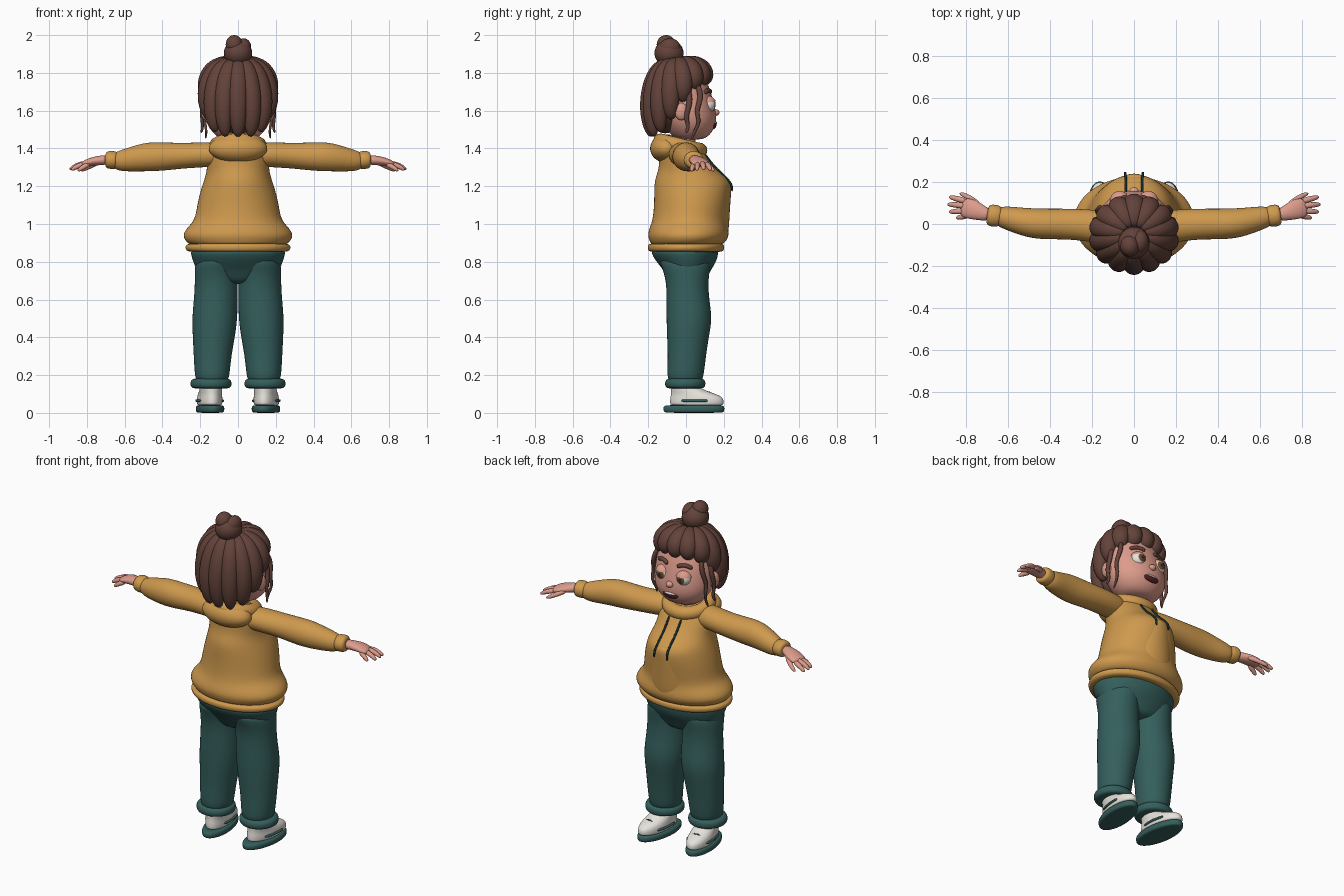
import bpy, bmesh, math
from mathutils import Vector, Matrix

if "Cube" in bpy.data.objects:
    bpy.data.objects.remove(bpy.data.objects["Cube"], do_unlink=True)


def material(name, r, g, b):
    m = bpy.data.materials.new(name)
    m.use_nodes = True
    m.diffuse_color = (r, g, b, 1)
    m.node_tree.nodes["Principled BSDF"].inputs["Base Color"].default_value = (r, g, b, 1)
    return m


MUSTARD = material("mustard", .62, .32, .075)
SKIN = material("skin", .72, .33, .26)
HAIR = material("brown hair", .125, .055, .042)
TEAL = material("teal", .035, .115, .108)
WHITE = material("off white", .8, .77, .72)
DARK = material("dark green", .008, .025, .025)
IRIS = material("brown eye", .16, .07, .03)
MOUTH = material("dark red", .09, .012, .012)


def finish(name, bm, mats, mirror=False, subsurf=0):
    bmesh.ops.recalc_face_normals(bm, faces=bm.faces)
    me = bpy.data.meshes.new(name)
    bm.to_mesh(me)
    bm.free()
    me.shade_smooth()
    for m in mats:
        me.materials.append(m)
    ob = bpy.data.objects.new(name, me)
    bpy.context.collection.objects.link(ob)
    if mirror:
        ob.modifiers.new("mirror", "MIRROR").use_mirror_merge = False
    if subsurf:
        s = ob.modifiers.new("smooth", "SUBSURF")
        s.levels = s.render_levels = subsurf
    return ob


def sweep(name, pts, mat, ref=None, sides=12, mirror=False, xf=None):
    """Loft ellipses (x, y, z, width, depth); level rings unless ref gives the depth direction."""
    bm = bmesh.new()
    swell = 6 / (4 + 2 * math.cos(math.tau / sides))
    rings = []
    for i, (x, y, z, a, b) in enumerate(pts):
        u, v = Vector((1, 0, 0)), Vector((0, 1, 0))
        if ref:
            p, q = pts[max(i - 1, 0)], pts[min(i + 1, len(pts) - 1)]
            t = (Vector(q[:3]) - Vector(p[:3])).normalized()
            u = Vector(ref).cross(t).normalized()
            v = t.cross(u)
        ring = []
        for k in range(sides):
            w = math.tau * k / sides
            ring.append(bm.verts.new(Vector((x, y, z)) + swell * (u * a * math.cos(w) + v * b * math.sin(w))))
        rings.append(ring)
    for r, s in zip(rings, rings[1:]):
        for k in range(sides):
            n = (k + 1) % sides
            bm.faces.new((r[k], r[n], s[n], s[k]))
    bm.faces.new(rings[0])
    bm.faces.new(rings[-1])
    if xf:
        bm.transform(xf)
    return finish(name, bm, [mat], mirror, 2)


def tube(name, path, r, mat, ref, **kw):
    return sweep(name, [(*p, r, r) for p in path], mat, ref, sides=8, **kw)


def blob(name, centre, radii, mat, mirror=False):
    bm = bmesh.new()
    bmesh.ops.create_uvsphere(bm, u_segments=28, v_segments=18, radius=1)
    bm.transform(Matrix.Translation(centre) @ Matrix.Diagonal((*radii, 1)))
    return finish(name, bm, [mat], mirror)


def front_y(ob, x, z):
    """Depth of an object's face-side surface."""
    bpy.context.view_layer.update()
    ev = ob.evaluated_get(bpy.context.evaluated_depsgraph_get())
    hit, loc, _, _ = ev.ray_cast(Vector((x, 1, z)), Vector((0, -1, 0)))
    return loc.y if hit else .1


def level(rows):
    """Centred level rings from (z, centre y, half width, half depth)."""
    return [(0, cy, z, rx, ry) for z, cy, rx, ry in rows]


# Sweater
torso = sweep("sweater_body", level([
    (.88, 0, .24, .18), (.905, .01, .275, .2), (.94, .012, .294, .216), (.98, .015, .27, .207),
    (1.02, .02, .227, .196), (1.1, .03, .216, .198), (1.18, .035, .197, .203), (1.235, .035, .178, .2),
    (1.285, .01, .163, .155), (1.34, -.01, .165, .13), (1.4, -.03, .15, .115), (1.44, -.04, .1, .09)]),
    MUSTARD, sides=20)
sweep("sweater_hem", level([(.85, 0, .24, .175), (.856, 0, .272, .198), (.875, 0, .28, .203),
                            (.892, 0, .274, .2), (.9, 0, .24, .18)]), MUSTARD, sides=20)
sweep("front_pocket", level([(.91, .1, .11, .09), (.925, .1, .15, .125), (1.05, .1, .15, .13),
                             (1.18, .1, .13, .14), (1.225, .1, .115, .142), (1.245, .1, .08, .11)]),
      MUSTARD, sides=16)
sweep("sleeves", [(.06, -.03, 1.37, .06, .06), (.15, -.015, 1.368, .08, .066), (.28, 0, 1.362, .073, .066),
                  (.4, 0, 1.357, .073, .075), (.48, .002, 1.356, .072, .077), (.56, .018, 1.343, .062, .065),
                  (.63, .035, 1.333, .052, .054), (.665, .04, 1.334, .035, .035)],
      MUSTARD, (0, 0, 1), mirror=True)
sweep("sleeve_cuffs", [(.635, .035, 1.337, .03, .03), (.64, .036, 1.337, .05, .046), (.67, .04, 1.339, .053, .048),
                       (.695, .043, 1.34, .05, .045), (.702, .044, 1.34, .03, .03)],
      MUSTARD, (0, 0, 1), mirror=True)

# Hood and drawstrings
blob("hood", (0, -.105, 1.4), (.155, .085, .075), MUSTARD)
bm = bmesh.new()
loops = []
for i in range(24):
    a = math.tau * i / 24
    mid = Vector((.115 * math.cos(a), -.03 + .105 * math.sin(a), 1.415 - .025 * math.sin(a)))
    out = Vector((math.cos(a), math.sin(a), 0))
    loops.append([bm.verts.new(mid + .042 * (out * math.cos(w) + Vector((0, 0, math.sin(w)))))
                  for w in (math.tau * k / 10 for k in range(10))])
for i in range(24):
    for k in range(10):
        n, m = (i + 1) % 24, (k + 1) % 10
        bm.faces.new((loops[i][k], loops[n][k], loops[n][m], loops[i][m]))
finish("hood_collar", bm, [MUSTARD], subsurf=1)
path = [(.04, front_y(torso, .04, z) + .003, z) for z in (1.37, 1.33, 1.29, 1.26, 1.235)]
tube("drawstrings", path + [(.042, .243, 1.21), (.043, .244, 1.17)], .006, DARK, (1, 0, 0), mirror=True)

# Hands
sweep("palms", [(.69, .042, 1.34, .03, .026), (.72, .05, 1.338, .034, .025), (.76, .066, 1.333, .046, .024),
                (.8, .077, 1.322, .048, .02), (.825, .082, 1.315, .038, .013)], SKIN, (0, 0, 1), mirror=True)
fingers = {"thumbs": ((.735, .085, 1.33), (.785, .128, 1.305), (.835, .148, 1.28)),
           "index_fingers": ((.8, .108, 1.32), (.85, .122, 1.306), (.885, .13, 1.285)),
           "middle_fingers": ((.8, .085, 1.324), (.855, .092, 1.312), (.893, .094, 1.287)),
           "ring_fingers": ((.8, .062, 1.32), (.85, .06, 1.308), (.885, .058, 1.284)),
           "little_fingers": ((.785, .045, 1.318), (.82, .034, 1.302), (.85, .028, 1.28))}
for name, (a, b, c) in fingers.items():
    sweep(name, [(*a, .015, .015), (*b, .0135, .013), (*c, .009, .009)], SKIN, (0, 0, 1), sides=8, mirror=True)

# Trousers
sweep("trouser_hips", level([(.68, .01, .08, .08), (.72, .008, .185, .105), (.76, .006, .222, .128),
                             (.8, .002, .236, .158), (.84, -.006, .25, .176), (.88, -.006, .25, .18)]),
      TEAL, sides=20)
sweep("trouser_legs", [(.137, -.005, .15, .08, .085), (.137, -.003, .2, .092, .097), (.135, .005, .3, .099, .1),
                       (.128, .01, .4, .111, .11), (.123, .018, .5, .12, .121), (.118, .01, .6, .115, .112),
                       (.115, .006, .7, .112, .11), (.115, 0, .78, .115, .13), (.1, -.01, .83, .11, .14)],
      TEAL, sides=16, mirror=True)
sweep("trouser_cuffs", [(.143, -.004, .128, .08, .08), (.143, -.004, .133, .105, .103), (.143, -.004, .155, .11, .108),
                        (.143, -.004, .177, .105, .103), (.143, -.004, .184, .08, .08)],
      TEAL, sides=16, mirror=True)

# Shoes, toes turned out
foot = Matrix.Translation((.143, 0, 0)) @ Matrix.Rotation(math.radians(-7), 4, "Z")
sweep("shoe_soles", level([(0, .042, .06, .145), (.004, .042, .073, .162), (.036, .042, .075, .164),
                           (.042, .042, .06, .145)]), TEAL, sides=16, mirror=True, xf=foot)
sweep("shoe_uppers", level([(.035, .058, .06, .138), (.05, .058, .066, .143), (.075, .058, .066, .142),
                            (.095, .048, .063, .128), (.115, .015, .06, .094), (.14, -.008, .058, .072),
                            (.18, -.01, .055, .065)]), WHITE, sides=16, mirror=True, xf=foot)
for side, label in ((1, "outer"), (-1, "inner")):
    tube(label + "_shoe_stripes", [(side * .068 * math.sqrt(1 - ((y - .058) / .145) ** 2), y, .065)
                                   for y in (-.02, .02, .06, .1, .125)], .007, TEAL, (0, 0, 1), mirror=True, xf=foot)
for i, y in enumerate((.075, .1, .125)):
    z = .122 - .007 * i
    tube("shoe_laces", [(-.04, y, z - .016), (-.015, y, z), (.015, y, z), (.04, y, z - .016)],
         .006, DARK, (0, 0, 1), mirror=True, xf=foot)

# Head
sweep("neck", level([(1.38, -.02, .075, .07), (1.5, -.01, .075, .07)]), SKIN)
head = sweep("head", level([
    (1.445, .02, .07, .06), (1.465, .025, .12, .1), (1.53, .02, .168, .143), (1.6, .01, .176, .148),
    (1.68, 0, .172, .137), (1.76, -.02, .16, .13), (1.83, -.03, .1, .1)]), SKIN, sides=20)
blob("nose", (0, .155, 1.59), (.022, .022, .018), SKIN)
blob("ears", (.172, -.025, 1.595), (.024, .035, .046), SKIN, True)
blob("mouth", (0, front_y(head, 0, 1.525) - .007, 1.525), (.05, .014, .022), MOUTH)
blob("upper_teeth", (0, front_y(head, 0, 1.535) - .004, 1.535), (.036, .013, .008), WHITE)
tube("eyebrows", [(x, front_y(head, x, z) + .003, z) for x, z in
                  ((.03, 1.695), (.055, 1.708), (.085, 1.708), (.115, 1.693))], .012, HAIR, (0, 0, 1), mirror=True)

# Eyes: pupil and iris coloured by angle from the gaze, then cut half-closed lids
eye = Matrix.Translation((.068, .113, 1.632))
bm = bmesh.new()
bmesh.ops.create_uvsphere(bm, u_segments=24, v_segments=16, radius=.044)
for f in bm.faces:
    c = f.calc_center_median().normalized().z
    f.material_index = 2 if c > .97 else 1 if c > .86 else 0
bm.transform(eye @ Matrix.Rotation(-math.pi / 2, 4, "X"))
finish("eyes", bm, [WHITE, IRIS, DARK], True)
bm = bmesh.new()
bmesh.ops.create_uvsphere(bm, u_segments=28, v_segments=18, radius=.048)
bmesh.ops.bisect_plane(bm, geom=bm.verts[:] + bm.edges[:] + bm.faces[:], plane_co=(0, 0, .01),
                       plane_no=(0, -.15, 1), clear_inner=True)
bm.transform(eye)
finish("eyelids", bm, [SKIN], True)

# Hair: cap, ring of thick locks, loose side curls and bun
blob("hair_cap", (0, -.06, 1.725), (.175, .15, .145), HAIR)
blob("hair_back", (0, -.11, 1.62), (.165, .1, .14), HAIR)
COUNT = 14
for i in range(COUNT):
    a = math.tau * i / COUNT
    dx, dy = math.sin(a), -math.cos(a)
    f = (1 + dy) / 2
    end = 1.46 + .28 * f * f * (3 - 2 * f)
    pts = []
    for out, drop, r in ((.2, 0, .03), (.66, .08, .045), (.95, .33, .05), (1.03, .65, .049),
                         (.95, .9, .036), (.86, 1, .014)):
        pts.append((dx * .175 * out, -.048 + dy * .152 * out, 1.865 - (1.865 - end) * drop, r, r * .9))
    sweep("hair_lock", pts, HAIR, (dx, dy, .3), sides=10)
curls = {"front_curls": [(.145, .06, 1.74), (.165, .085, 1.67), (.178, .05, 1.6), (.178, .075, 1.54),
                         (.165, .045, 1.49), (.172, .03, 1.45)],
         "side_curls": [(.17, .01, 1.72), (.19, .025, 1.64), (.193, -.005, 1.57), (.185, .015, 1.52),
                        (.195, 0, 1.48)]}
for name, p in curls.items():
    sweep(name, [(*q, .017 - .0022 * i, .014 - .002 * i) for i, q in enumerate(p)], HAIR, (1, 0, 0),
          sides=8, mirror=True)
blob("bun", (0, -.09, 1.905), (.075, .077, .07), HAIR)
blob("bun_top", (-.02, -.105, 1.95), (.045, .05, .05), HAIR)
blob("bun_fold", (.03, -.085, 1.935), (.04, .055, .048), HAIR)
